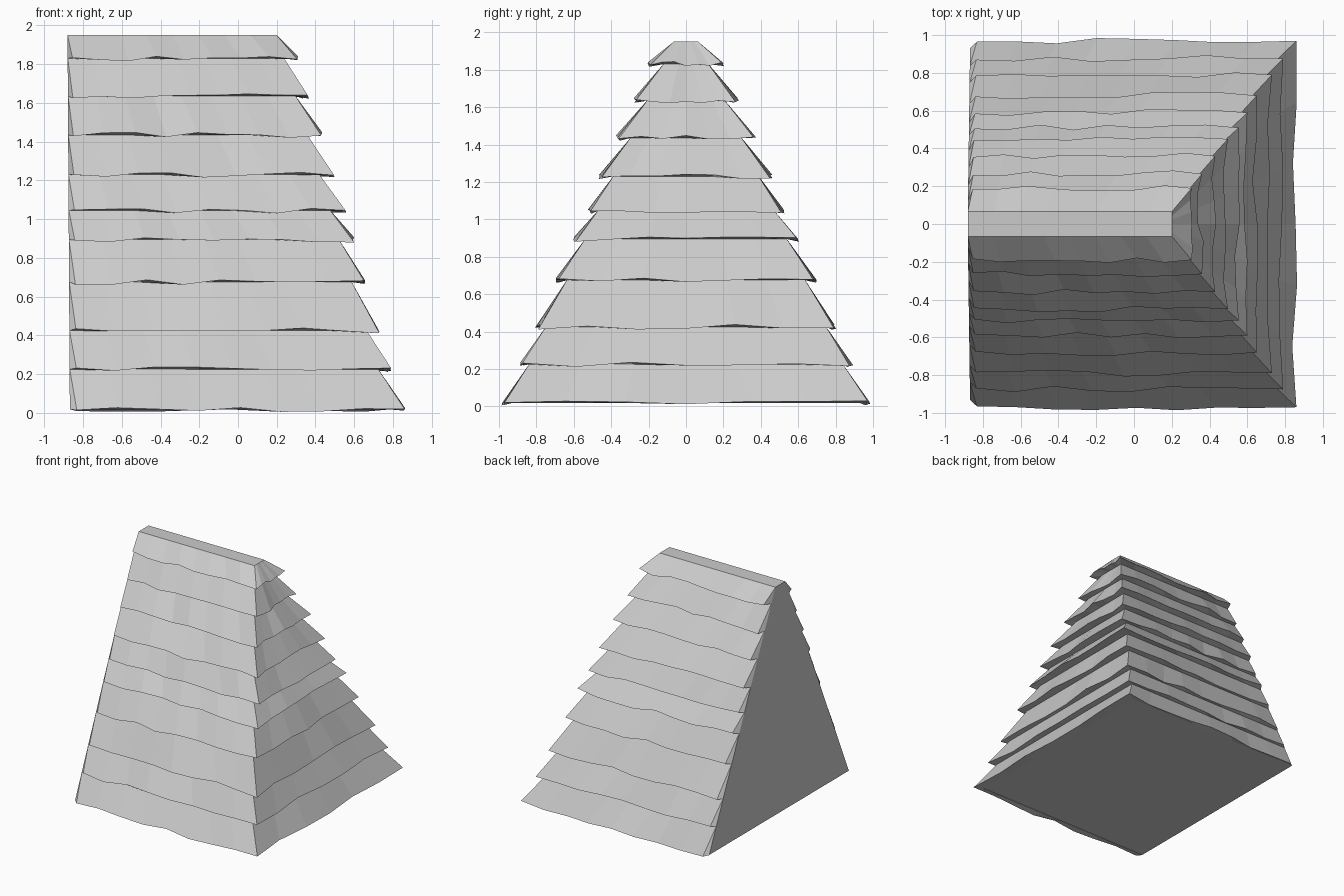
import bpy, bmesh, random
from mathutils import Vector

random.seed(4)
cube = bpy.data.objects.get("Cube")
if cube:
    bpy.data.objects.remove(cube, do_unlink=True)

grey = bpy.data.materials.new("roof_grey")
grey.use_nodes = True
colour = (0.6, 0.6, 0.6, 1)
grey.diffuse_color = colour
grey.node_tree.nodes["Principled BSDF"].inputs["Base Color"].default_value = colour

BASE, RIDGE = 0.02, 1.95


def make_object(name, bm):
    bmesh.ops.recalc_face_normals(bm, faces=bm.faces)
    mesh = bpy.data.meshes.new(name)
    bm.to_mesh(mesh)
    bm.free()
    mesh.materials.append(grey)
    obj = bpy.data.objects.new(name, mesh)
    bpy.context.collection.objects.link(obj)


def core_corners(z):
    """Back left, back right, front right, front left corners of the core."""
    t = (z - BASE) / (RIDGE - BASE)
    left, right = -0.868 - 0.012 * t, 0.785 - 0.585 * t
    y = 0.93 - 0.865 * t
    return [Vector(p) for p in ((left, y, z), (right, y, z), (right, -y, z), (left, -y, z))]


def divide(corners, counts=(8, 6, 8)):
    """Open path through the corners, evenly divided on each side."""
    path = [corners[0]]
    for a, b, n in zip(corners, corners[1:], counts):
        path += [a.lerp(b, i / n) for i in range(1, n + 1)]
    return path


# Solid core: flat gable, flat ridge and sloping hip
bm = bmesh.new()
low = [bm.verts.new(p) for p in core_corners(BASE)]
high = [bm.verts.new(p) for p in core_corners(RIDGE)]
bm.faces.new(low)
bm.faces.new(high)
for i in range(4):
    j = (i + 1) % 4
    bm.faces.new((low[i], low[j], high[j], high[i]))
make_object("roof_core", bm)

# Rows of shingles: height, side reach and hip reach of each ragged lip
rows = [(0.018, 0.98, 0.86), (0.225, 0.885, 0.79), (0.425, 0.80, 0.73),
        (0.675, 0.69, 0.65), (0.895, 0.60, 0.60), (1.045, 0.52, 0.555),
        (1.23, 0.46, 0.497), (1.435, 0.37, 0.43), (1.635, 0.275, 0.36),
        (1.83, 0.20, 0.305)]


def ragged_lip(z, y, x, left):
    path = divide([Vector(p) for p in ((left, y - 0.015, z), (x, y - 0.01, z),
                                       (x, 0.01 - y, z), (left, 0.015 - y, z))])
    for i, p in enumerate(path):
        p.z += random.uniform(-0.015, 0.013)
        if 0 < i < 8 or 14 < i < 22:
            p.y += random.uniform(-0.012, 0.02) * (1 if p.y > 0 else -1)
        elif 8 < i < 14:
            p.x += random.uniform(-0.025, 0.008)
        p.z = max(p.z, 0)
    return path


for n, (z, y, x) in enumerate(rows):
    top = rows[n + 1][0] + 0.005 if n + 1 < len(rows) else RIDGE
    upper = divide(core_corners(top))
    inner = divide(core_corners(z))
    lip = ragged_lip(z, y, x, -0.832 - 0.0025 * n)
    bm = bmesh.new()
    up, out, under = ([bm.verts.new(p) for p in path] for path in (upper, lip, inner))
    for i in range(len(up) - 1):
        bm.faces.new((up[i], up[i + 1], out[i + 1], out[i]))
        bm.faces.new((out[i], out[i + 1], under[i + 1], under[i]))
    for i in (0, -1):
        bm.faces.new((up[i], out[i], under[i]))
    # Hidden inner side closes the row
    for i in range(len(up) - 1):
        bm.faces.new((under[i], under[i + 1], up[i + 1], up[i]))
    make_object("shingle_row_%d" % (n + 1), bm)
